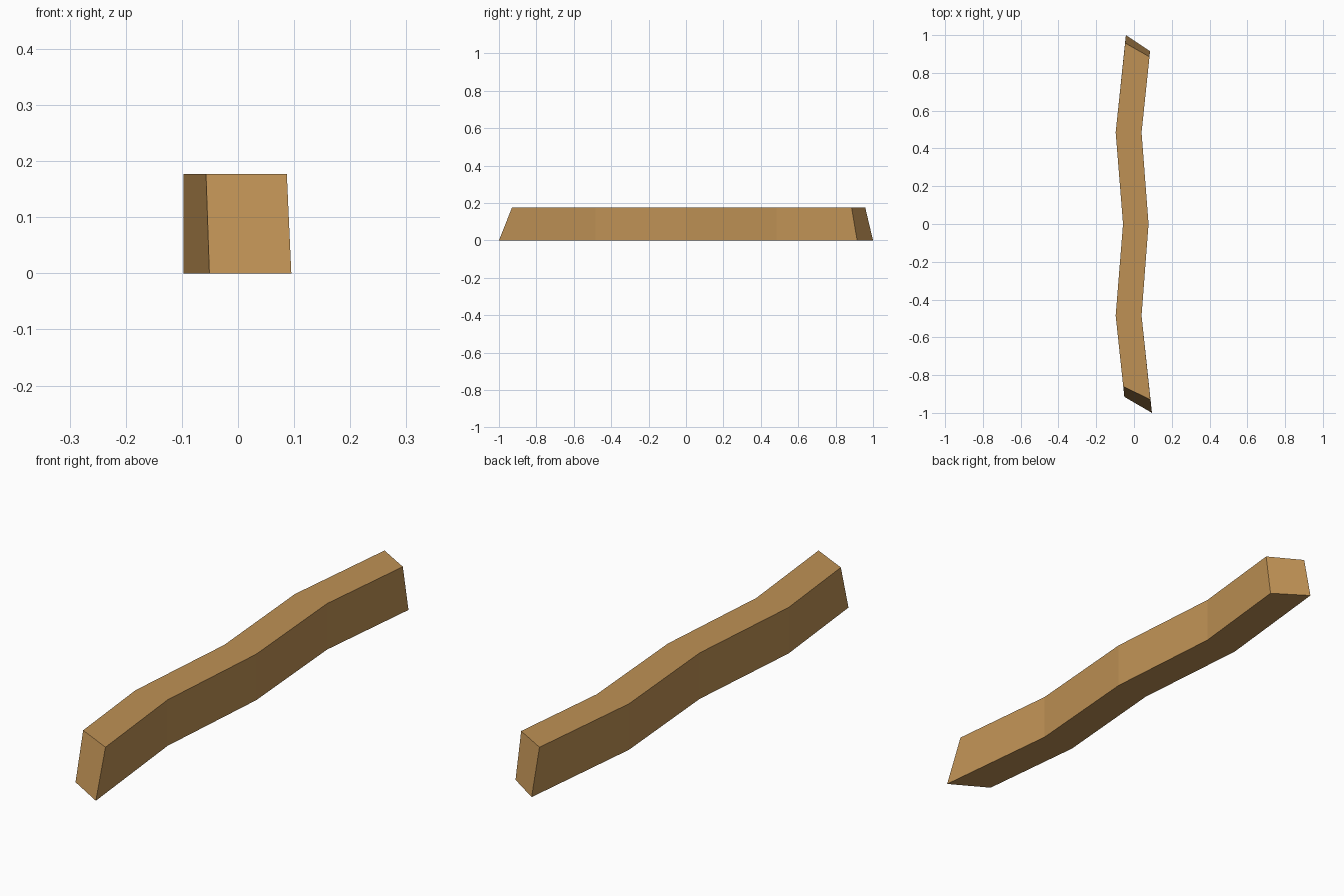
import bpy, bmesh

if "Cube" in bpy.data.objects:
    bpy.data.objects.remove(bpy.data.objects["Cube"])

H = 0.177  # beam height

# Zigzag outline as (x, y) stations; end cuts lean inward toward the top
left_bottom = [(-0.051, -0.915), (-0.097, -0.485), (-0.058, 0), (-0.097, 0.485), (-0.043, 1.0)]
right_bottom = [(0.095, -1.0), (0.04, -0.485), (0.077, 0), (0.04, 0.485), (0.085, 0.915)]
left_top = [(-0.057, -0.86)] + left_bottom[1:4] + [(-0.047, 0.958)]
right_top = [(0.087, -0.93)] + right_bottom[1:4] + [(0.082, 0.885)]

# Loft quad sections along the beam
bm = bmesh.new()
sections = []
for lb, rb, rt, lt in zip(left_bottom, right_bottom, right_top, left_top):
    sections.append([bm.verts.new((*p, z)) for p, z in ((lb, 0), (rb, 0), (rt, H), (lt, H))])
for a, b in zip(sections, sections[1:]):
    for i in range(4):
        j = (i + 1) % 4
        bm.faces.new((a[i], a[j], b[j], b[i]))
bm.faces.new(sections[0])
bm.faces.new(sections[-1])
bmesh.ops.recalc_face_normals(bm, faces=bm.faces)

mesh = bpy.data.meshes.new("wavy_beam")
bm.to_mesh(mesh)
bm.free()

# Single wood colour
wood = bpy.data.materials.new("light brown wood")
wood.diffuse_color = (0.52, 0.285, 0.09, 1)
wood.use_nodes = True
wood.node_tree.nodes["Principled BSDF"].inputs["Base Color"].default_value = wood.diffuse_color
mesh.materials.append(wood)
bpy.context.collection.objects.link(bpy.data.objects.new("wavy_beam", mesh))
